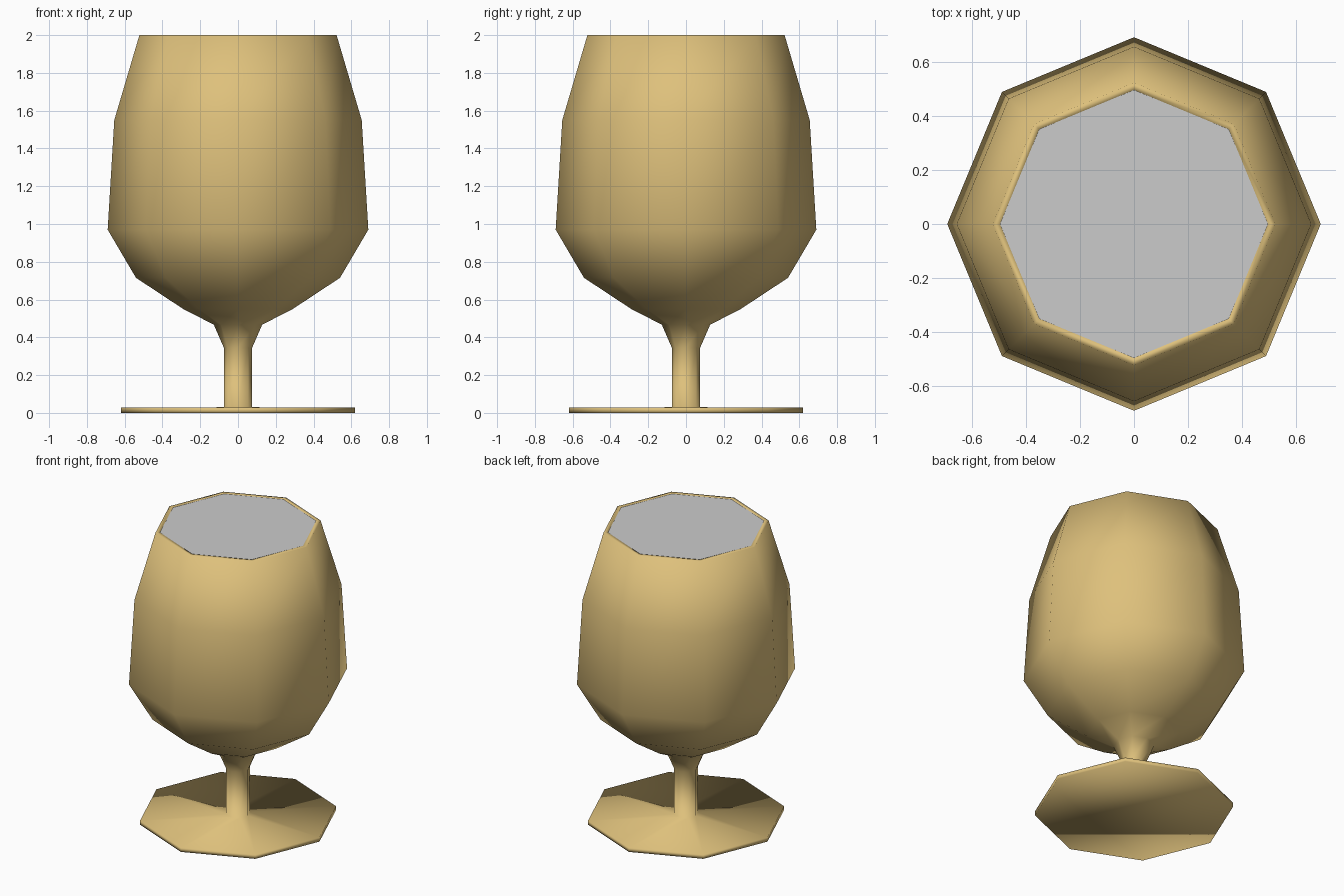
import bpy, bmesh
from math import cos, sin, tau

if "Cube" in bpy.data.objects:
    bpy.data.objects.remove(bpy.data.objects["Cube"])

SIDES = 8


def ring(bm, r, z):
    return [bm.verts.new((r * cos(tau * i / SIDES), r * sin(tau * i / SIDES), z))
            for i in range(SIDES)]


def finish(bm, name, smooth, color=None):
    bmesh.ops.recalc_face_normals(bm, faces=bm.faces)
    mesh = bpy.data.meshes.new(name)
    bm.to_mesh(mesh)
    bm.free()
    for p in mesh.polygons:
        p.use_smooth = smooth
    if color:
        mat = bpy.data.materials.new(name + "_material")
        mat.diffuse_color = color
        mat.use_nodes = True
        mat.node_tree.nodes["Principled BSDF"].inputs["Base Color"].default_value = mat.diffuse_color
        mesh.materials.append(mat)
    obj = bpy.data.objects.new(name, mesh)
    bpy.context.collection.objects.link(obj)
    return obj


# Goblet: foot, stem, bowl and lip as one turned eight-sided profile
profile = [(0.62, 0), (0.62, 0.028), (0.075, 0.03), (0.075, 0.345),
           (0.128, 0.467), (0.29, 0.55), (0.54, 0.715), (0.69, 0.97),
           (0.655, 1.55), (0.522, 2.0), (0.495, 2.0), (0.495, 1.97)]
bm = bmesh.new()
rings = [ring(bm, r, z) for r, z in profile]
for a, b in zip(rings, rings[1:]):
    for i in range(SIDES):
        j = (i + 1) % SIDES
        bm.faces.new((a[i], a[j], b[j], b[i]))
bm.faces.new(rings[0][::-1])
bm.faces.new(rings[-1])
finish(bm, "goblet", True, (0.73, 0.53, 0.20, 1))

# Grey drink surface filling the mouth
bm = bmesh.new()
bm.faces.new(ring(bm, 0.495, 1.998))
drink = finish(bm, "drink_surface", False)
if drink.data.polygons[0].normal.z < 0:
    drink.data.flip_normals()
